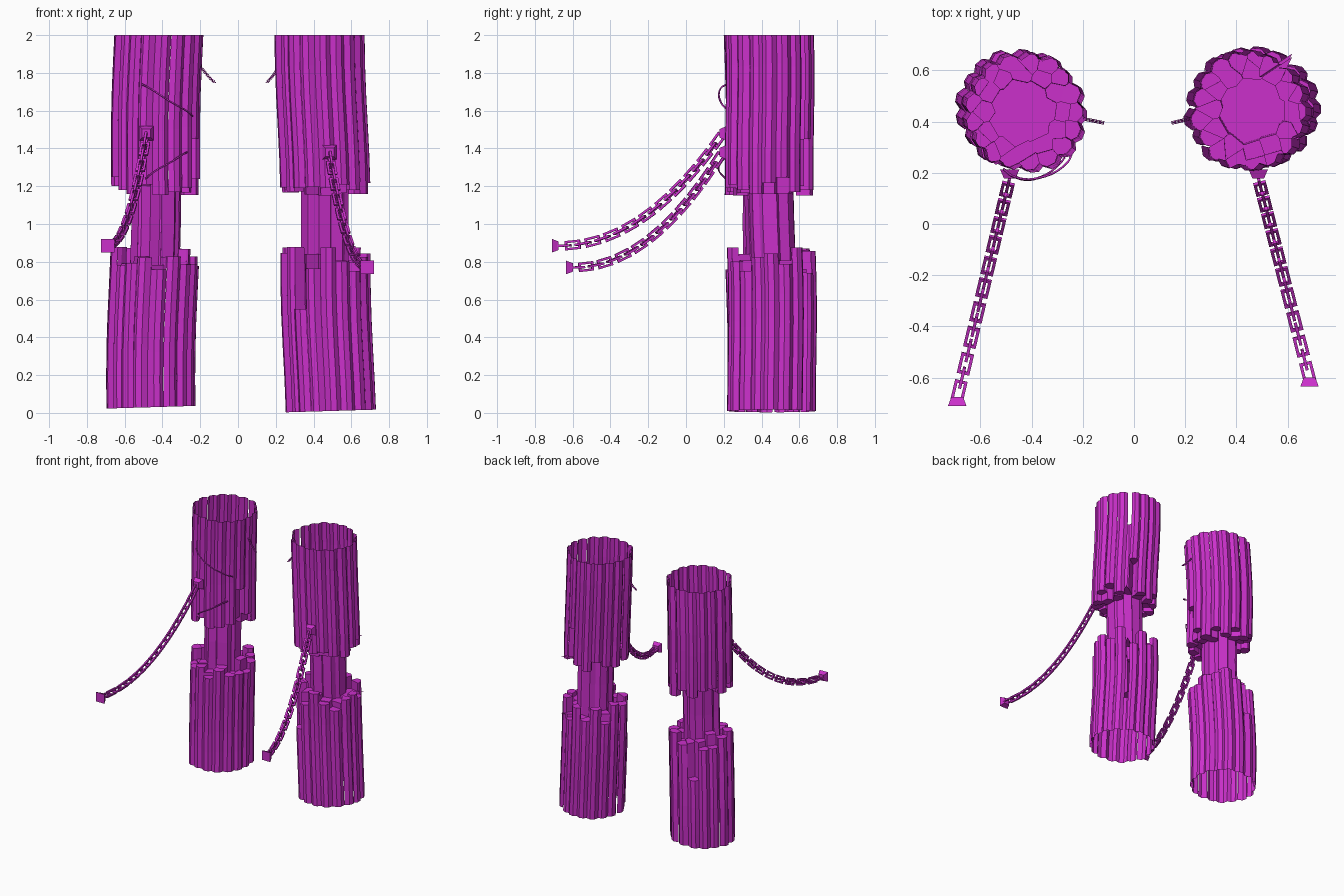
import bpy, bmesh, math, random
from mathutils import Vector, Matrix

if "Cube" in bpy.data.objects:
    bpy.data.objects.remove(bpy.data.objects["Cube"])

mat = bpy.data.materials.new("purple_stone")
mat.diffuse_color = (0.6, 0.03, 0.6, 1)
mat.use_nodes = True
mat.node_tree.nodes["Principled BSDF"].inputs["Base Color"].default_value = mat.diffuse_color


def finish(name, bm):
    me = bpy.data.meshes.new(name)
    bmesh.ops.remove_doubles(bm, verts=bm.verts, dist=0.0004)
    bm.to_mesh(me)
    bm.free()
    ob = bpy.data.objects.new(name, me)
    bpy.context.collection.objects.link(ob)
    me.materials.append(mat)
    return ob


def clip(poly, point, normal, label):
    """Cut a labelled polygon [(corner, label of following edge)] by a half plane."""
    out = []
    for k, (a, la) in enumerate(poly):
        b = poly[(k + 1) % len(poly)][0]
        da, db = (a - point).dot(normal), (b - point).dot(normal)
        if da <= 0:
            out.append((a, la))
        if da * db < 0:
            out.append((a.lerp(b, da / (da - db)), label if da <= 0 else la))
    return out


def ang(a, r=1.0):
    return Vector((math.cos(a) * r, math.sin(a) * r))


def make_cells(rng, core_r):
    """Packed stone columns: outer ring, middle ring, core."""
    rings = [(17, 0.196, 0), (12, 2 * 0.124 - core_r, 1), (7, core_r, 2), (1, 0.0, 2)]
    sites = []
    for n, r, kind in rings:
        for k in range(n):
            a = (k + rng.uniform(-.14, .14)) * math.tau / n
            sites.append((ang(a, r + rng.uniform(-.007, .007)), kind, a))
    cells = []
    for i, (p, kind, a) in enumerate(sites):
        poly = [(p + Vector(c) * 0.15, -1) for c in ((-1, -1), (1, -1), (1, 1), (-1, 1))]
        for j, (q, _, _) in enumerate(sites):
            if j != i:
                poly = clip(poly, (p + q) / 2, (q - p).normalized(), j)
        if kind == 0:
            for da, d in ((0, .037), (-.75, .038), (.75, .038)):
                n = ang(a + da)
                poly = clip(poly, p + n * d, n, -1)
        cells.append((poly, kind))
    return cells


# Broken pillars: open shells whose columns snap at uneven heights around a core
def pillar(name, seed, base, x0, x1, y0, y1, core_r):
    rng = random.Random(seed)
    cells = make_cells(rng, core_r)

    def place(p, z):
        t = z / 2
        s = 0.006 * math.sin(5 * z + seed)
        return Vector((p.x + x0 + (x1 - x0) * t + s, p.y + y0 + (y1 - y0) * t - s,
                       min(2.0, z + (p.x * 0.03 if z < .1 else 0))))

    for half, end, lo, hi in (("upper", 2.0, 1.15, 1.25), ("lower", base, 0.74, 0.88)):
        heights = [1.0 if kind == 2 else rng.uniform(lo, hi) for _, kind in cells]
        notch = rng.randrange(17)
        heights[notch] = 1.45 if half == "upper" else 0.55
        bm = bmesh.new()
        for i, (poly, kind) in enumerate(cells):
            bm.faces.new([bm.verts.new(place(p, heights[i])) for p, _ in poly])
            for k, (a, lab) in enumerate(poly):
                b = poly[(k + 1) % len(poly)][0]
                if (a - b).length < 0.0005 or (lab >= 0 and lab < i):
                    continue
                h0, h1 = heights[i], (end if lab < 0 else heights[lab])
                rows = 5 if lab < 0 else 1
                if abs(h0 - h1) < 0.001:
                    continue
                for r in range(rows):
                    za = h0 + (h1 - h0) * r / rows
                    zb = h0 + (h1 - h0) * (r + 1) / rows
                    bm.faces.new([bm.verts.new(v) for v in (
                        place(a, za), place(b, za), place(b, zb), place(a, zb))])
        bmesh.ops.recalc_face_normals(bm, faces=bm.faces)
        finish(f"{name}_{half}_columns", bm)


pillar("left_pillar", 3, 0.03, -0.46, -0.42, 0.45, 0.435, 0.088)
pillar("right_pillar", 8, 0.01, 0.485, 0.435, 0.46, 0.44, 0.078)


def add_link(bm, m, length, width, thick):
    """Rectangular ring lying in the local XY plane."""
    loops = []
    for inset in (0, thick):
        for z in (-thick / 2, thick / 2):
            lx, wy = length / 2 - inset, width / 2 - inset
            loops.append([bm.verts.new(m @ Vector((sx * lx, sy * wy, z)))
                          for sx, sy in ((-1, -1), (1, -1), (1, 1), (-1, 1))])
    ob, ot, ib, it = loops
    for A, B in ((ob, ot), (ot, it), (it, ib), (ib, ob)):
        for k in range(4):
            n = (k + 1) % 4
            bm.faces.new((A[k], A[n], B[n], B[k]))


def chain(name, start, end, power, count, width, thick):
    start, end = Vector(start), Vector(end)

    def at(t):
        p = end.lerp(start, t)
        p.z = end.z + (start.z - end.z) * t ** power
        return p

    # sample by arc length so the links stay evenly spaced
    pts = [at(k / 300) for k in range(301)]
    acc = [0.0]
    for a, b in zip(pts, pts[1:]):
        acc.append(acc[-1] + (b - a).length)
    pitch = acc[-1] / count
    bm = bmesh.new()
    for c in range(count):
        k = next(i for i, s in enumerate(acc) if s >= (c + .5) * pitch)
        t = (pts[min(k + 1, 300)] - pts[k - 1]).normalized()
        side = t.cross(Vector((0, 0, 1))).normalized()
        up = side.cross(t)
        if c % 2:
            side, up = up, -side
        m = Matrix((t, side, up)).transposed().to_4x4()
        m.translation = pts[k]
        add_link(bm, m, pitch + 2.4 * thick, width, thick)
    bmesh.ops.recalc_face_normals(bm, faces=bm.faces)
    finish(name, bm)


def anchor(name, loc, back, front, depth):
    """Tapered square mounting plate, widest on its -y side when back > front."""
    bm = bmesh.new()
    bmesh.ops.create_cube(bm, size=1)
    for v in bm.verts:
        s = back if v.co.y < 0 else front
        v.co = Vector((v.co.x * s, v.co.y * depth, v.co.z * s)) + Vector(loc)
    finish(name, bm)


# Big chains sagging from the pillars toward the front
for side, top, foot in (("left", (-.485, .18, 1.46), (-.69, -.68, .885)),
                        ("right", (.485, .18, 1.36), (.685, -.605, .77))):
    chain(side + "_chain", top, foot, 2.1, 20, 0.05, 0.012)
    anchor(side + "_wall_plate", (foot[0], foot[1] - .012, foot[2]), .072, .045, .035)
    anchor(side + "_pillar_plate", (top[0], top[1] + .015, top[2] + .02), .045, .075, .035)

# Little broken chains on the inner sides
chain("left_small_chain", (-.195, .41, 1.83), (-.12, .395, 1.75), 1.3, 11, .014, .003)
chain("right_small_chain", (.215, .41, 1.83), (.15, .395, 1.75), 1.3, 11, .014, .003)


# Thin cables drooping across the left pillar
def cable(name, points):
    cu = bpy.data.curves.new(name, 'CURVE')
    cu.dimensions = '3D'
    cu.bevel_depth = 0.005
    cu.bevel_resolution = 0
    cu.resolution_u = 5
    sp = cu.splines.new('BEZIER')
    sp.bezier_points.add(len(points) - 1)
    for bp, p in zip(sp.bezier_points, points):
        bp.co = p
        bp.handle_left_type = bp.handle_right_type = 'AUTO'
    ob = bpy.data.objects.new(name, cu)
    bpy.context.collection.objects.link(ob)
    cu.materials.append(mat)


cable("upper_cable", [(-.51, .215, 1.74), (-.47, .185, 1.72), (-.37, .18, 1.655),
                      (-.26, .24, 1.59), (-.24, .28, 1.57)])
cable("lower_cable", [(-.49, .21, 1.24), (-.44, .175, 1.28), (-.36, .185, 1.325),
                      (-.29, .235, 1.37), (-.27, .26, 1.38)])
